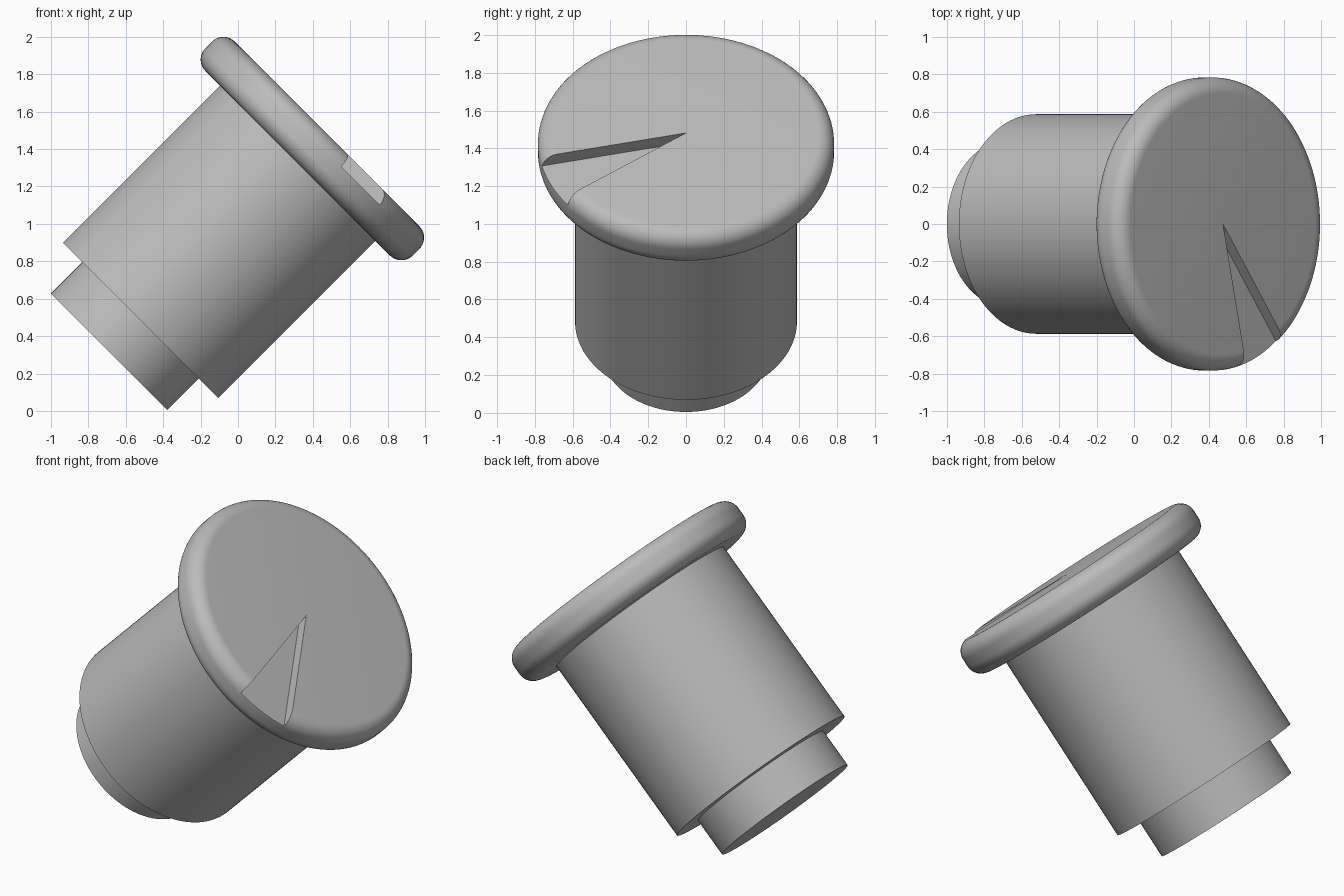
import bpy, bmesh
from math import sin, cos, pi, radians, sqrt
from mathutils import Matrix

cube = bpy.data.objects.get("Cube")
if cube:
    bpy.data.objects.remove(cube, do_unlink=True)

grey = bpy.data.materials.new("plain grey")
grey.use_nodes = True
colour = (0.5, 0.5, 0.5, 1)
grey.diffuse_color = colour
grey.node_tree.nodes["Principled BSDF"].inputs["Base Color"].default_value = colour

# The whole plug leans 45 degrees toward +x
OFFSET = 0.711
TILT = (Matrix.Translation((-OFFSET / sqrt(2), 0, OFFSET / sqrt(2)))
        @ Matrix.Rotation(radians(45), 4, 'Y'))
SIDES = 128


def make_object(name, bm):
    bmesh.ops.recalc_face_normals(bm, faces=bm.faces)
    mesh = bpy.data.meshes.new(name)
    bm.to_mesh(mesh)
    bm.free()
    mesh.materials.append(grey)
    obj = bpy.data.objects.new(name, mesh)
    bpy.context.collection.objects.link(obj)
    obj.matrix_world = TILT
    return obj


def lathe(name, profile):
    """Closed solid from (radius, height) points, bottom to top."""
    bm = bmesh.new()
    rings = [[bm.verts.new((r * cos(2 * pi * i / SIDES), r * sin(2 * pi * i / SIDES), z))
              for i in range(SIDES)] for r, z in profile]
    for low, high in zip(rings, rings[1:]):
        for i in range(SIDES):
            j = (i + 1) % SIDES
            bm.faces.new((low[i], low[j], high[j], high[i]))
    bm.faces.new(rings[0][::-1])
    bm.faces.new(rings[-1])
    return make_object(name, bm)


def smooth(obj):
    bpy.ops.object.select_all(action='DESELECT')
    obj.select_set(True)
    bpy.context.view_layer.objects.active = obj
    bpy.ops.object.shade_smooth_by_angle(angle=radians(30))


# Small foot and main barrel
foot = lathe("foot", [(0.44, -0.264), (0.44, 0.0)])
barrel = lathe("barrel", [(0.587, -0.026), (0.587, 1.2)])

# Cap with a rounded rim
RADIUS, BOTTOM, TOP, ROUND = 0.784, 1.162, 1.384, 0.086
STEPS = 10
arc = [k * pi / 2 / STEPS for k in range(STEPS + 1)]
core = RADIUS - ROUND
cap_profile = [(core + ROUND * sin(t), BOTTOM + ROUND - ROUND * cos(t)) for t in arc]
cap_profile += [(core + ROUND * cos(t), TOP - ROUND + ROUND * sin(t)) for t in arc]
cap = lathe("cap", cap_profile)

# Wedge pointer sunk into the cap, from the centre out through the rim
bm = bmesh.new()
outline = [(0, 0)] + [(1.2 * sin(radians(a)), -1.2 * cos(radians(a))) for a in (13.1, 36.9)]
base = bm.faces.new([bm.verts.new((x, y, TOP - 0.07)) for x, y in outline])
grown = bmesh.ops.extrude_face_region(bm, geom=[base])
bmesh.ops.translate(bm, vec=(0, 0, 0.3),
                    verts=[g for g in grown["geom"] if isinstance(g, bmesh.types.BMVert)])
cutter = make_object("pointer_cutter", bm)
cutter.hide_render = True

cut = cap.modifiers.new("pointer", 'BOOLEAN')
cut.operation = 'DIFFERENCE'
cut.solver = 'EXACT'
cut.object = cutter
bpy.context.view_layer.objects.active = cap
bpy.ops.object.modifier_apply(modifier=cut.name)
bpy.data.objects.remove(cutter, do_unlink=True)

for part in (foot, barrel, cap):
    smooth(part)
